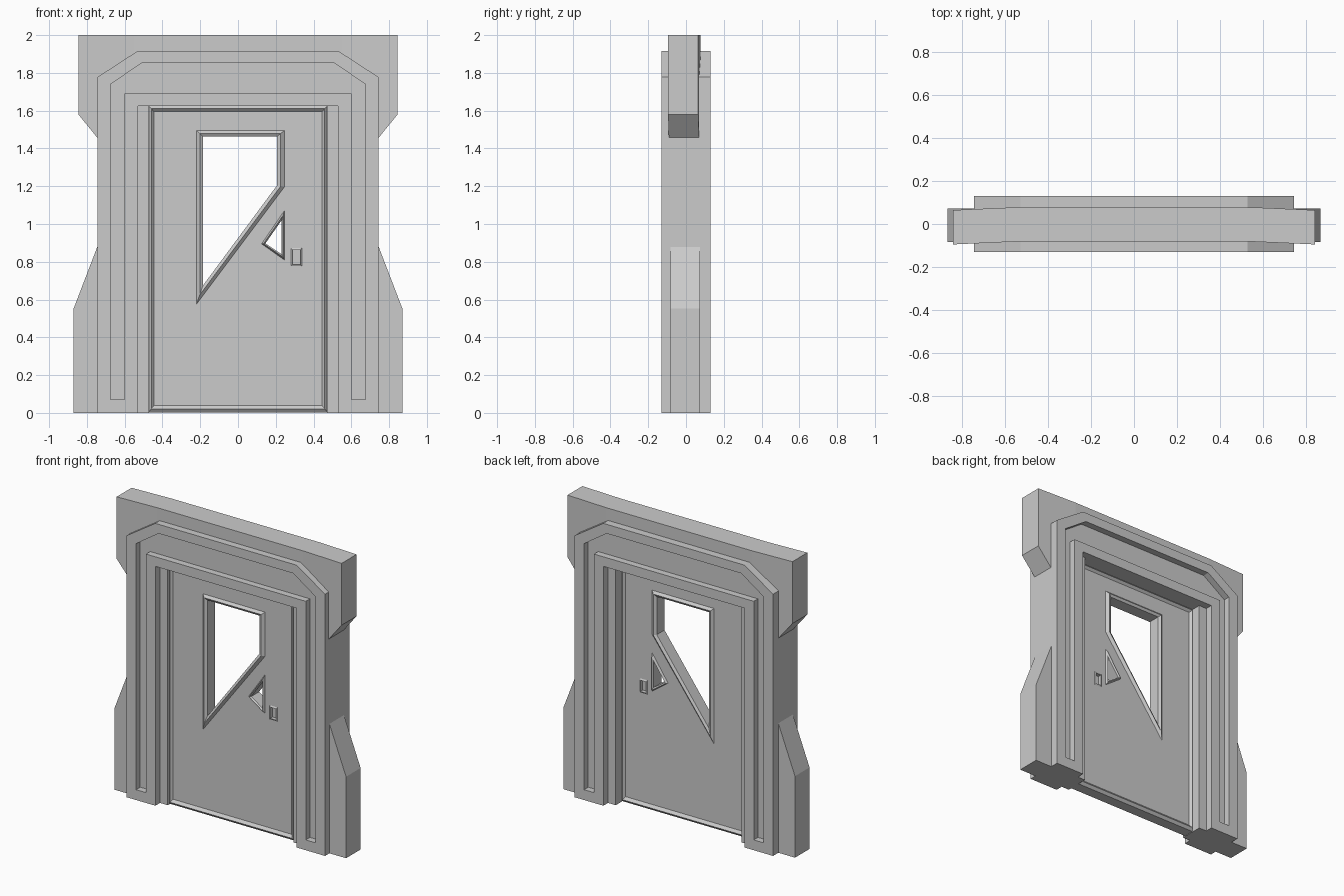
import bpy, bmesh

if "Cube" in bpy.data.objects:
    bpy.data.objects.remove(bpy.data.objects["Cube"])


def make(name, loops, close=False, caps=True):
    """Skin matching point loops; optionally cap the ends or join last to first."""
    bm = bmesh.new()
    rows = [[bm.verts.new(p) for p in lp] for lp in loops]
    pairs = list(zip(rows, rows[1:]))
    if close:
        pairs.append((rows[-1], rows[0]))
    for a, b in pairs:
        n = len(a)
        for i in range(n):
            j = (i + 1) % n
            bm.faces.new((a[i], a[j], b[j], b[i]))
    if caps and not close:
        bm.faces.new(rows[0])
        bm.faces.new(rows[-1])
    bmesh.ops.recalc_face_normals(bm, faces=bm.faces)
    me = bpy.data.meshes.new(name)
    bm.to_mesh(me)
    bm.free()
    ob = bpy.data.objects.new(name, me)
    bpy.context.collection.objects.link(ob)
    return ob


def at(pts, y):
    return [(x, y, z) for x, z in pts]


def prism(name, pts, y0, y1):
    return make(name, [at(pts, y0), at(pts, y1)])


def sym(half):
    """Mirror a half outline across x = 0."""
    return half + [(-x, z) for x, z in reversed(half)]


def rect(x0, x1, z0, z1):
    return [(x0, z0), (x1, z0), (x1, z1), (x0, z1)]


def mix(a, b, t):
    return [(p[0] + (q[0] - p[0]) * t, p[1] + (q[1] - p[1]) * t) for p, q in zip(a, b)]


def cut(ob, cutter):
    m = ob.modifiers.new("cut", 'BOOLEAN')
    m.operation, m.solver, m.object = 'DIFFERENCE', 'EXACT', cutter
    bpy.context.view_layer.objects.active = ob
    bpy.ops.object.modifier_apply(modifier=m.name)
    bpy.data.objects.remove(cutter)


FRAME, LEDGE, DF, DB = 0.13, 0.08, -0.06, 0.013

# Main arch frame with a channel cut in both faces
arch = sym([(0.53, 0), (0.745, 0), (0.745, 1.777), (0.53, 1.917)])
arch = [(0.53, 1.625), (0.53, 0)] + arch[1:-1] + [(-0.53, 0), (-0.53, 1.625)]
frame = prism("arch_frame", arch, -FRAME, FRAME)
channel = sym([(0.6, 1.69), (0.6, 0.07), (0.675, 0.07), (0.675, 1.74), (0.505, 1.855)])
for s in (-1, 1):
    cut(frame, prism("channel_cutter", channel, s * 0.085, s * 0.2))

# Each side: door post, lower buttress and upper wing swept slightly forward
wing = [(0.55, 2), (0.845, 2), (0.845, 1.58), (0.735, 1.445), (0.72, 1.75), (0.55, 1.86)]
foot = [(0.735, 0), (0.87, 0), (0.87, 0.553), (0.735, 0.905)]
for s, side in ((-1, "left"), (1, "right")):
    prism("door_post_" + side, rect(s * 0.472, s * 0.54, 0, 1.63), -LEDGE, LEDGE)
    prism("buttress_" + side, [(s * x, z) for x, z in foot], -0.083, 0.073)
    make("wing_" + side, [[(s * x, y - 0.045 * (x - 0.55), z) for x, z in wing]
                          for y in (-0.082, 0.078)])
prism("lintel", rect(-0.55, 0.55, 1.86, 2), -0.082, 0.078)

# Door and its openings, each bordered by a raised ridge on both faces
outline = rect(-0.473, 0.473, 0.003, 1.626)
door = prism("door_panel", outline, DF, DB)
inner = rect(-0.445, 0.445, 0.04, 1.595)
ridge = mix(outline, inner, 0.5)
make("door_edging", [at(inner, DF), at(ridge, DF - 0.015), at(outline, DF),
                     at(outline, DB), at(ridge, DB + 0.015), at(inner, DB)], close=True)

# Windows: cut through the door, then lined with a raised trim
windows = {
    "main_window": ([(-0.22, 1.495), (0.245, 1.495), (0.245, 1.195), (-0.22, 0.575)],
                    [(-0.185, 1.463), (0.207, 1.463), (0.207, 1.205), (-0.185, 0.675)]),
    "small_window": ([(0.245, 1.07), (0.245, 0.81), (0.125, 0.895)],
                     [(0.231, 1.02), (0.231, 0.84), (0.145, 0.897)]),
}
for name, (outer, inner) in windows.items():
    mid = mix(outer, inner, 0.5)
    cut(door, prism("window_cutter", mid, -0.2, 0.2))
    make(name + "_trim", [at(outer, DF), at(mid, DF - 0.015), at(inner, DF - 0.005),
                          at(inner, DB + 0.005), at(mid, DB + 0.015), at(outer, DB)], close=True)

# Latch pockets with a thin sloped lip on each face
lip_out, lip_in = rect(0.28, 0.338, 0.777, 0.873), rect(0.288, 0.33, 0.787, 0.863)
for face, s in ((DF, -1), (DB, 1)):
    cut(door, prism("latch_cutter", lip_in, face - s * 0.02, s * 0.2))
    make("latch_lip", [at(lip_out, face), at(lip_in, face + s * 0.006),
                       at(lip_in, face - s * 0.02)], close=True)
